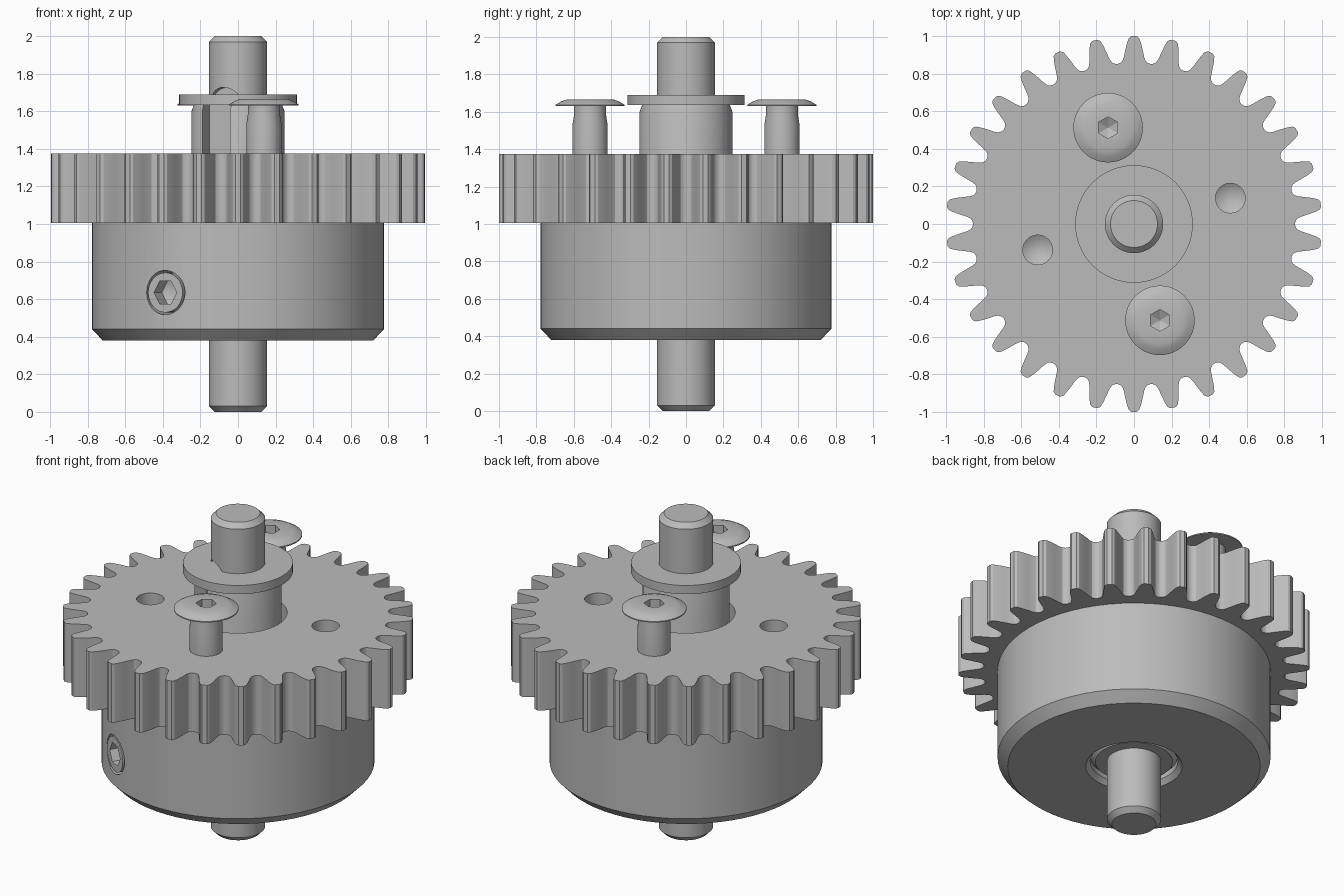
import bpy, bmesh
from math import sin, cos, pi, radians
from mathutils import Matrix, Vector

if "Cube" in bpy.data.objects:
    bpy.data.objects.remove(bpy.data.objects["Cube"])

steel = bpy.data.materials.new("plain grey steel")
steel.use_nodes = True
GREY = (0.5, 0.5, 0.5, 1)
steel.diffuse_color = GREY
steel.node_tree.nodes["Principled BSDF"].inputs["Base Color"].default_value = GREY


def finish(bm, name, matrix=Matrix()):
    bmesh.ops.remove_doubles(bm, verts=bm.verts, dist=1e-5)
    bmesh.ops.recalc_face_normals(bm, faces=bm.faces)
    mesh = bpy.data.meshes.new(name)
    bm.to_mesh(mesh)
    bm.free()
    mesh.transform(matrix)
    mesh.materials.append(steel)
    obj = bpy.data.objects.new(name, mesh)
    bpy.context.collection.objects.link(obj)
    return obj


def lathe(name, profile, segments=64, matrix=Matrix()):
    """Spin a profile of (radius, height) points around z."""
    bm = bmesh.new()
    verts = [bm.verts.new((r, 0, z)) for r, z in profile]
    edges = [bm.edges.new(pair) for pair in zip(verts, verts[1:])]
    bmesh.ops.spin(bm, geom=verts + edges, cent=(0, 0, 0), axis=(0, 0, 1),
                   angle=2 * pi, steps=segments, use_merge=True)
    return finish(bm, name, matrix)


def rod(name, radius, low, high, segments=64, matrix=Matrix()):
    return lathe(name, [(0, low), (radius, low), (radius, high), (0, high)], segments, matrix)


def cut(target, *cutters):
    """Subtract the cutters, then drop them."""
    for cutter in cutters:
        cutter.hide_render = True
        mod = target.modifiers.new("cut", "BOOLEAN")
        mod.operation = "DIFFERENCE"
        mod.solver = "EXACT"
        mod.object = cutter
        bpy.context.view_layer.objects.active = target
        bpy.ops.object.modifier_apply(modifier=mod.name)
        bpy.data.objects.remove(cutter)


def place(x, y, z=0):
    return Matrix.Translation((x, y, z))


# Frame whose z axis points out through the grub screw, 30 degrees off the front
SIDE = Matrix.Rotation(radians(-30), 4, "Z") @ Matrix.Rotation(radians(90), 4, "X")
GRUB = place(0, 0, 0.635) @ SIDE

# Shaft with bevelled ends and a drilled side spot
shaft = lathe("shaft", [(0, 0), (0.125, 0), (0.155, 0.03), (0.155, 1.97), (0.125, 2), (0, 2)])
cut(shaft, rod("spot_cutter", 0.098, 0.11, 0.4, 32, place(0, 0, 1.63) @ SIDE))

# Sleeve around the shaft, with a milled slot on one side
sleeve = lathe("sleeve", [(0, 0.41), (0.22, 0.41), (0.248, 0.44), (0.248, 1.6),
                          (0.235, 1.635), (0, 1.635)])
bm = bmesh.new()
bmesh.ops.create_cube(bm, size=1, matrix=Matrix.Diagonal((0.17, 1.2, 0.2, 1)))
cut(sleeve, finish(bm, "slot_cutter", place(0, 0, 1.3) @ SIDE @ place(0, 0, 0.257)))

# Retaining collar
rod("collar", 0.313, 1.635, 1.69)

# Round body with a bevelled lower edge and a chamfered bore
body = lathe("body", [(0.25, 0.44), (0.25, 0.41), (0.275, 0.38), (0.72, 0.38), (0.778, 0.44),
                      (0.778, 1.01), (0.25, 1.01), (0.25, 0.44)])
cut(body, rod("grub_hole_cutter", 0.118, 0.6, 0.9, 32, GRUB))

# Grub screw with hex socket
grub = rod("grub_screw", 0.106, 0.5, 0.774, 32, GRUB)
cut(grub, lathe("socket_cutter", [(0, 0.66), (0.07, 0.69), (0.07, 0.9), (0, 0.9)], 6, GRUB))

# Gear with thirty teeth: half a tooth flank as (radius, degrees), mirrored and repeated
TEETH = 30
flank = [(1.0, 0.8), (0.99, 1.6), (0.965, 2.2), (0.925, 2.9), (0.89, 3.5),
         (0.87, 4.1), (0.86, 5.0), (0.857, 6.0)]
tooth = [(r, -a) for r, a in reversed(flank[:-1])] + flank
bm = bmesh.new()
outline = []
for i in range(TEETH):
    for r, a in tooth:
        t = radians(90 + i * 360 / TEETH + a)
        outline.append(bm.verts.new((r * cos(t), r * sin(t), 1.005)))
base = bm.faces.new(outline)
top = bmesh.ops.extrude_face_region(bm, geom=[base])["geom"]
bmesh.ops.translate(bm, vec=Vector((0, 0, 0.37)),
                    verts=[v for v in top if isinstance(v, bmesh.types.BMVert)])
gear = finish(bm, "gear")
cut(gear, rod("bore_cutter", 0.28, 0.9, 1.5))

# Blind holes and button screws, each in an opposite pair
for sign, side in ((1, "left"), (-1, "right")):
    cut(gear, lathe("hole_cutter", [(0, 1.02), (0.079, 1.07), (0.079, 1.5), (0, 1.5)], 32,
                    place(0.513 * sign, 0.138 * sign, 0)))
    screw = lathe(side + "_button_screw",
                  [(0, 1.3), (0.094, 1.3), (0.094, 1.53), (0.086, 1.58), (0.086, 1.63),
                   (0.185, 1.63), (0.185, 1.637), (0.155, 1.655), (0.125, 1.666), (0, 1.666)],
                  48, place(0.138 * sign, -0.513 * sign))
    cut(screw, lathe("socket_cutter", [(0, 1.56), (0.058, 1.59), (0.058, 1.8), (0, 1.8)], 6,
                     place(0.138 * sign, -0.513 * sign) @ Matrix.Rotation(pi / 2, 4, "Z")))

# Smooth the round faces, keep the edges crisp
bpy.ops.object.select_all(action="DESELECT")
for obj in bpy.context.collection.objects:
    if obj.type == "MESH" and steel.name in obj.data.materials:
        obj.select_set(True)
        bpy.context.view_layer.objects.active = obj
bpy.ops.object.shade_smooth_by_angle(angle=radians(28))
